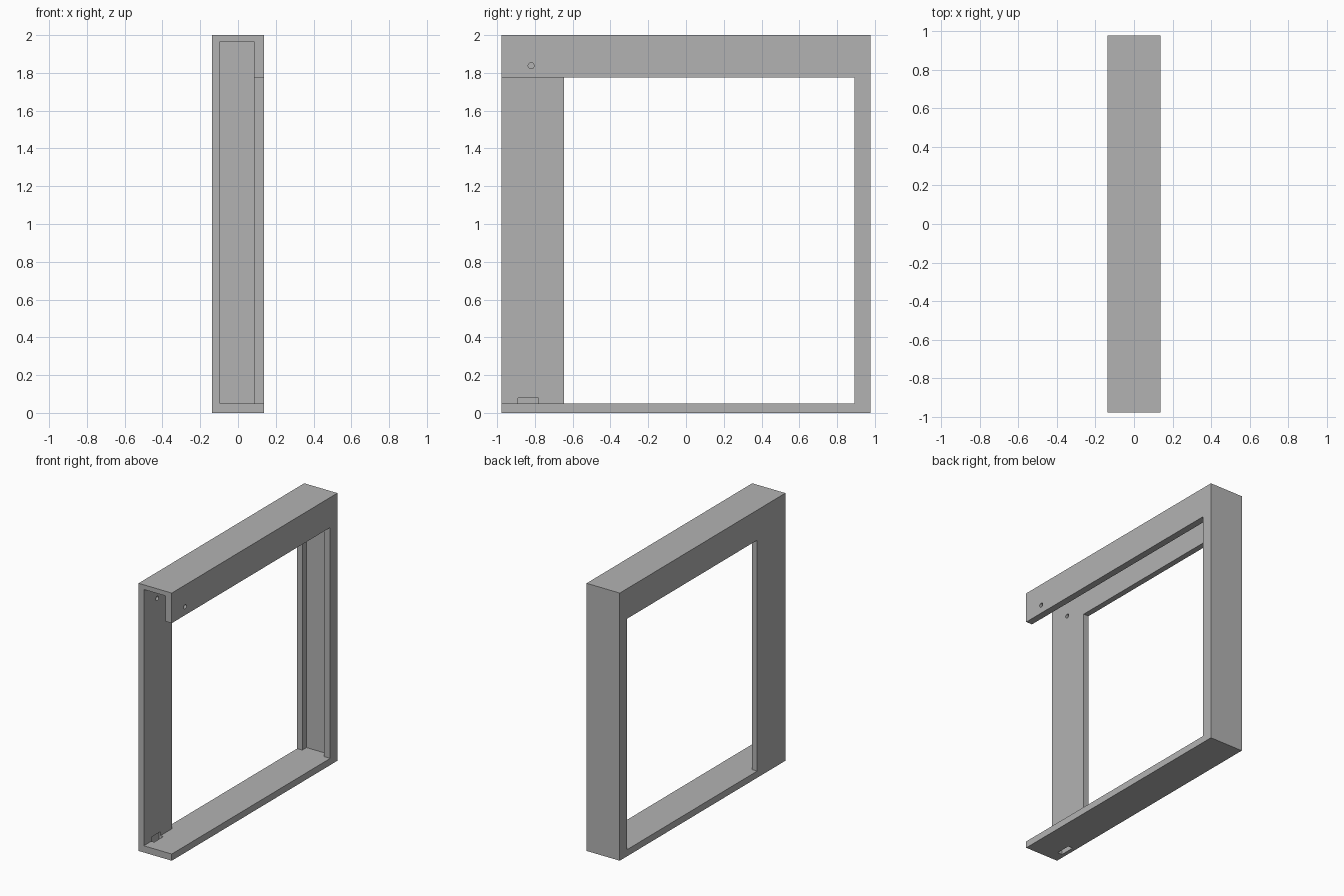
import bpy
import math

cube = bpy.data.objects.get("Cube")
if cube:
    bpy.data.objects.remove(cube, do_unlink=True)

# Plain grey finish
grey = bpy.data.materials.new("plain_grey")
grey.use_nodes = True
colour = (0.45, 0.45, 0.45, 1)
grey.diffuse_color = colour
grey.node_tree.nodes["Principled BSDF"].inputs["Base Color"].default_value = colour


def box(name, x, y, z):
    """Box spanning the given (low, high) ranges."""
    spans = (x, y, z)
    bpy.ops.mesh.primitive_cube_add(size=1, location=[(a + b) / 2 for a, b in spans])
    ob = bpy.context.object
    ob.name = name
    ob.scale = [b - a for a, b in spans]
    bpy.ops.object.transform_apply(location=True, rotation=False, scale=True)
    ob.data.materials.append(grey)
    return ob


def cut(target, cutter):
    """Subtract the cutter from the target, then discard the cutter."""
    cutter.hide_render = True
    mod = target.modifiers.new("cut", 'BOOLEAN')
    mod.operation = 'DIFFERENCE'
    mod.solver = 'EXACT'
    mod.object = cutter
    bpy.context.view_layer.objects.active = target
    bpy.ops.object.modifier_apply(modifier=mod.name)
    bpy.data.objects.remove(cutter, do_unlink=True)


WIDTH, DEPTH = 0.137, 0.978           # half sizes
FLOOR, LIP, ROOF = 0.05, 1.775, 1.965
INNER_R, INNER_L = -0.094, 0.086      # inner faces of the side walls
LIP_BACK = 0.893

frame = box("housing_frame", (-WIDTH, WIDTH), (-DEPTH, DEPTH), (0, 2))

# Main cavity, open at the front
cut(frame, box("cavity_cutter", (INNER_R, INNER_L), (-1.2, 0.943), (FLOOR, ROOF)))
# Window in the side panel
cut(frame, box("window_cutter", (-0.3, 0), (-0.645, LIP_BACK), (FLOOR, LIP)))
# Opposite side, open through to the front
cut(frame, box("side_cutter", (0, 0.3), (-1.2, LIP_BACK), (FLOOR, LIP)))
# Slot through the floor, nicking the foot of the panel
cut(frame, box("slot_cutter", (-0.108, -0.07), (-0.89, -0.78), (-0.1, 0.08)))

# Pin hole: through the lip, blind in the panel
start, end = INNER_R - 0.025, 0.2
bpy.ops.mesh.primitive_cylinder_add(
    vertices=24, radius=0.016, depth=end - start,
    location=((start + end) / 2, -0.82, 1.838), rotation=(0, math.pi / 2, 0))
pin = bpy.context.object
pin.data.materials.append(grey)
cut(frame, pin)

# Flat walls with softly shaded pin holes
bpy.ops.object.select_all(action='DESELECT')
frame.select_set(True)
bpy.context.view_layer.objects.active = frame
bpy.ops.object.shade_smooth_by_angle(angle=math.radians(30))
